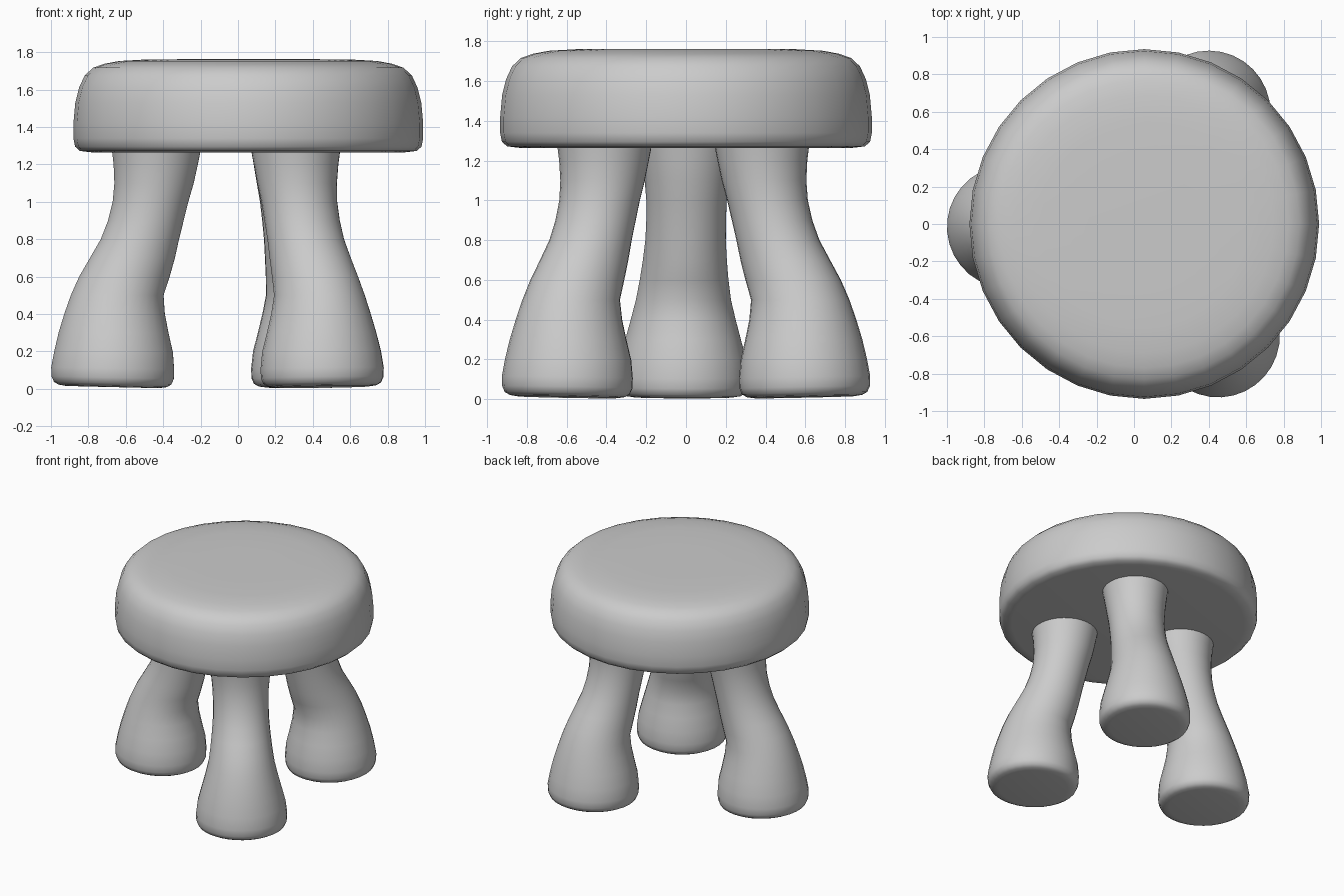
import bpy, bmesh
from math import sin, cos, pi, radians

if "Cube" in bpy.data.objects:
    bpy.data.objects.remove(bpy.data.objects["Cube"])


def loft(name, rings, segments):
    """Skin a stack of horizontal loops (functions of angle -> point), capping both ends."""
    bm = bmesh.new()
    loops = [[bm.verts.new(ring(2 * pi * i / segments)) for i in range(segments)]
             for ring in rings]
    for low, high in zip(loops, loops[1:]):
        for i in range(segments):
            j = (i + 1) % segments
            bm.faces.new((low[i], low[j], high[j], high[i]))
    bm.faces.new(loops[0][::-1])
    bm.faces.new(loops[-1])
    mesh = bpy.data.meshes.new(name)
    bm.to_mesh(mesh)
    bm.free()
    mesh.polygons.foreach_set("use_smooth", [True] * len(mesh.polygons))
    obj = bpy.data.objects.new(name, mesh)
    bpy.context.collection.objects.link(obj)
    return obj


# Seat: thick rounded disc, (radius, z)
SEAT = [(.84, 1.265), (.90, 1.272), (.926, 1.295), (.935, 1.34), (.935, 1.42),
        (.925, 1.53), (.905, 1.61), (.875, 1.675), (.83, 1.717), (.77, 1.738),
        (.69, 1.753), (.55, 1.761), (.3, 1.763)]


def seat_ring(r, z):
    return lambda a: (.055 + r * cos(a), r * sin(a), z)


loft("seat", [seat_ring(r, z) for r, z in SEAT], 32)

# Legs: (z, inward shift, radius along lean, radius across lean)
LEG = [(.010, .00, .25, .25), (.016, .00, .29, .29), (.03, .00, .315, .315),
       (.06, .00, .328, .328), (.11, .00, .33, .33), (.20, .005, .318, .318),
       (.30, .005, .295, .292), (.40, .010, .270, .265), (.50, .024, .249, .240),
       (.60, .063, .243, .224), (.70, .106, .228, .212), (.80, .146, .210, .203),
       (.90, .178, .203, .201), (1.0, .203, .203, .203), (1.1, .222, .213, .213),
       (1.2, .231, .226, .226), (1.275, .234, .238, .238)]


def leg_ring(foot, angle, z, shift, ru, rv):
    c, s = cos(angle), sin(angle)
    tilt = .008 * max(0, 1 - z / .4)

    def point(a):
        u, v = ru * cos(a) - shift, rv * sin(a)
        return (foot[0] + u * c - v * s, foot[1] + u * s + v * c,
                z + tilt * cos(a) * ru / .33)
    return point


for name, foot, degrees in (("left_leg", (-.67, -.015), 185),
                            ("front_right_leg", (.45, -.597), -53),
                            ("back_right_leg", (.40, .597), 67)):
    loft(name, [leg_ring(foot, radians(degrees), *row) for row in LEG], 32)

# Keep crisp seams where angles are steep
bpy.ops.object.select_all(action='SELECT')
bpy.context.view_layer.objects.active = bpy.data.objects["seat"]
bpy.ops.object.shade_smooth_by_angle(angle=radians(50))
